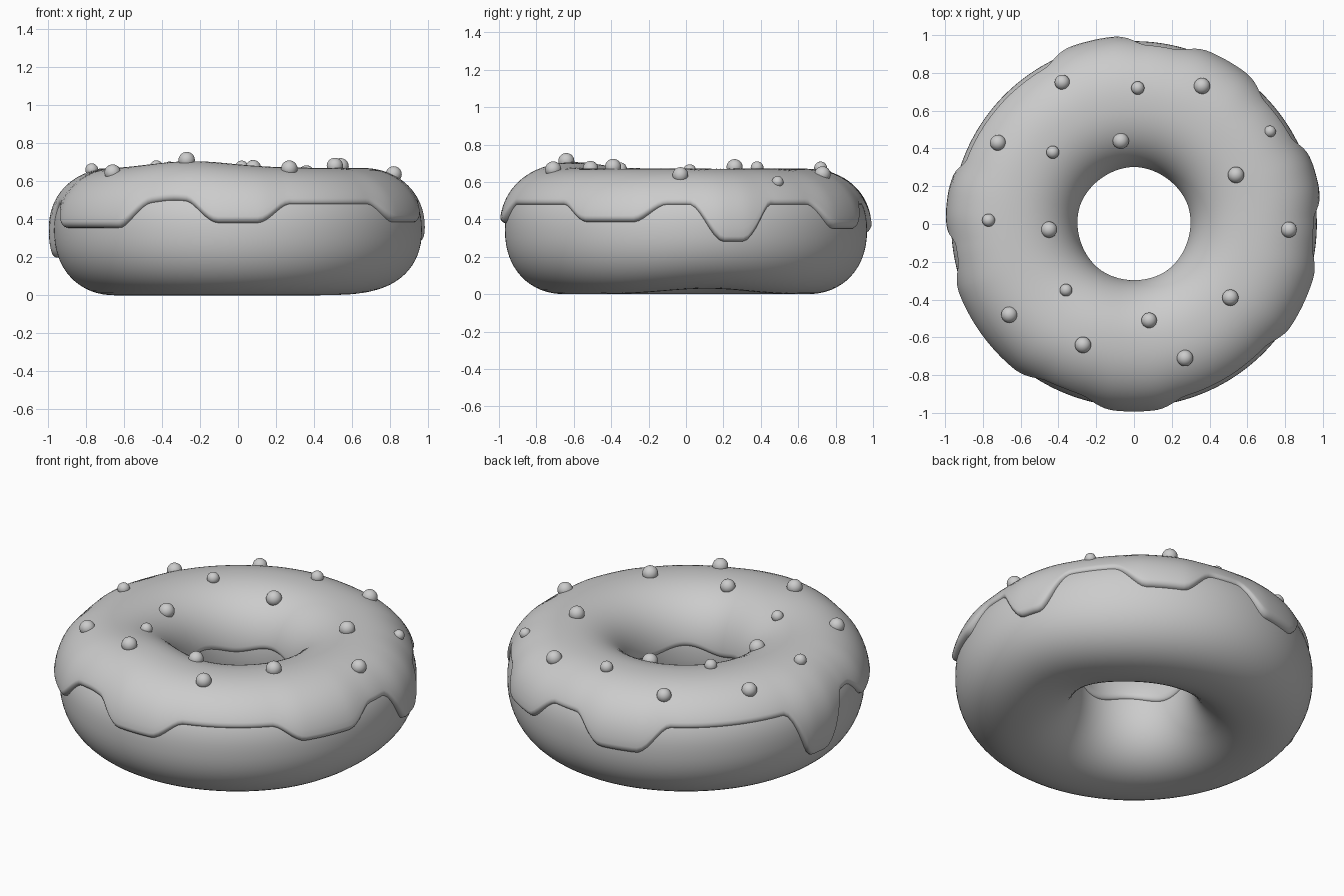
import bpy, bmesh, math
from math import sin, cos, pi, radians

old = bpy.data.objects.get("Cube")
if old:
    bpy.data.objects.remove(old, do_unlink=True)

grey = bpy.data.materials.new("plain grey")
grey.use_nodes = True
grey.diffuse_color = (0.6, 0.6, 0.6, 1)
grey.node_tree.nodes["Principled BSDF"].inputs["Base Color"].default_value = (0.6, 0.6, 0.6, 1)

RING, WIDE, MID, UP, DOWN, POWER = 0.64, 0.328, 0.345, 0.31, 0.345, 2.2
SEGMENTS = 240

# Icing drips: direction in degrees, half width, height of lower edge
DRIPS = [(270, 17, 0.38), (335, 19, 0.385), (15, 14, 0.275), (60, 17, 0.35),
         (103, 17, 0.33), (173, 14, 0.20), (216, 25, 0.355)]

# Sprinkles: x, y, radius
SPRINKLES = [(-.38, .75, .04), (.02, .72, .035), (.36, .73, .043), (.72, .49, .031),
             (-.72, .43, .042), (-.43, .38, .034), (-.07, .44, .043), (.54, .26, .043),
             (-.77, .02, .034), (-.45, -.03, .043), (.82, -.03, .042), (.51, -.39, .043),
             (-.36, -.35, .033), (.08, -.51, .041), (-.66, -.48, .043), (-.27, -.64, .043),
             (.27, -.71, .043)]


def turn(a, centre):
    """Signed difference in degrees between angle a and a direction."""
    return (math.degrees(a) - centre + 180) % 360 - 180


def power(v, p):
    return math.copysign(abs(v) ** p, v)


def surface(a, phi, off=0.0):
    """Point on the dough at ring angle a and tube angle phi, pushed out by off."""
    c, s = cos(phi), sin(phi)
    low = DOWN - 0.03 * math.exp(-(turn(a, 10) / 28) ** 2)
    r = RING + WIDE * power(c, 2 / POWER) + off * c
    z = MID + (UP if s > 0 else low) * power(s, 2 / POWER) + off * s
    return r * cos(a), r * sin(a), z


def drip(a):
    """Lower icing edge height and drip strength at ring angle a."""
    z, strength = 0.48 + 0.02 * math.exp(-(turn(a, 249) / 8) ** 2), 0.0
    for centre, half, low in DRIPS:
        t = min(1, max(0, (half - abs(turn(a, centre))) / 11))
        t = t * t * (3 - 2 * t)
        z += (low - z) * t
        strength = max(strength, t)
    return z, strength


def icing_offset(a, phi, strength):
    hump = 0.035 * math.exp(-(turn(a, 248) / 28) ** 2) * max(0, sin(phi)) ** 2
    return 0.016 + hump + 0.014 * strength * max(0, cos(phi)) ** 2


def finish(name, bm, smooth_angle=60):
    mesh = bpy.data.meshes.new(name)
    bmesh.ops.recalc_face_normals(bm, faces=bm.faces[:])
    bm.to_mesh(mesh)
    bm.free()
    obj = bpy.data.objects.new(name, mesh)
    bpy.context.collection.objects.link(obj)
    mesh.materials.append(grey)
    bpy.ops.object.select_all(action="DESELECT")
    obj.select_set(True)
    bpy.context.view_layer.objects.active = obj
    bpy.ops.object.shade_smooth_by_angle(angle=radians(smooth_angle))
    return obj


def loft(name, loops, closed):
    """Skin a ring of cross-sections."""
    bm = bmesh.new()
    rows = [[bm.verts.new(p) for p in loop] for loop in loops]
    count = len(rows[0])
    for i, row in enumerate(rows):
        nxt = rows[(i + 1) % len(rows)]
        for j in range(count if closed else count - 1):
            k = (j + 1) % count
            bm.faces.new((row[j], nxt[j], nxt[k], row[k]))
    return finish(name, bm)


angles = [2 * pi * i / SEGMENTS for i in range(SEGMENTS)]

# Dough ring
loft("dough_ring", [[surface(a, 2 * pi * j / 64) for j in range(64)] for a in angles], True)


# Icing with a rounded lip, running from inside the hole to the drips
def icing_section(a):
    edge, strength = drip(a)
    height = (edge - MID) / (UP if edge > MID else DOWN)
    end = math.asin(power(height, POWER / 2))
    start = pi - 0.06 - 0.05 * sin(5 * a)
    lip = [0, 0.006, 0.02, 0.04, 0.065, 0.09]
    inner, outer = start - lip[-1], end + lip[-1]
    phis = [start - d for d in lip]
    phis += [inner + (outer - inner) * j / 30 for j in range(1, 30)]
    phis += [end + d for d in reversed(lip)]
    points = []
    for phi in phis:
        d = min(1, min(start - phi, phi - end) / lip[-1])
        rounding = math.sqrt(max(0, 1 - (1 - d) ** 2))
        points.append(surface(a, phi, icing_offset(a, phi, strength) * rounding - 0.003 * (1 - rounding)))
    return points


loft("icing", [icing_section(a) for a in angles], False)

# Round sprinkles resting half sunk in the icing
for n, (x, y, radius) in enumerate(SPRINKLES, 1):
    a, reach = math.atan2(y, x), math.hypot(x, y) - RING
    phi = math.acos(power(max(-1, min(1, reach / WIDE)), POWER / 2))
    z = surface(a, phi, icing_offset(a, phi, 0))[2] + 0.01
    bm = bmesh.new()
    bmesh.ops.create_uvsphere(bm, u_segments=24, v_segments=14, radius=radius)
    finish(f"sprinkle_{n}", bm).location = (x, y, z)
